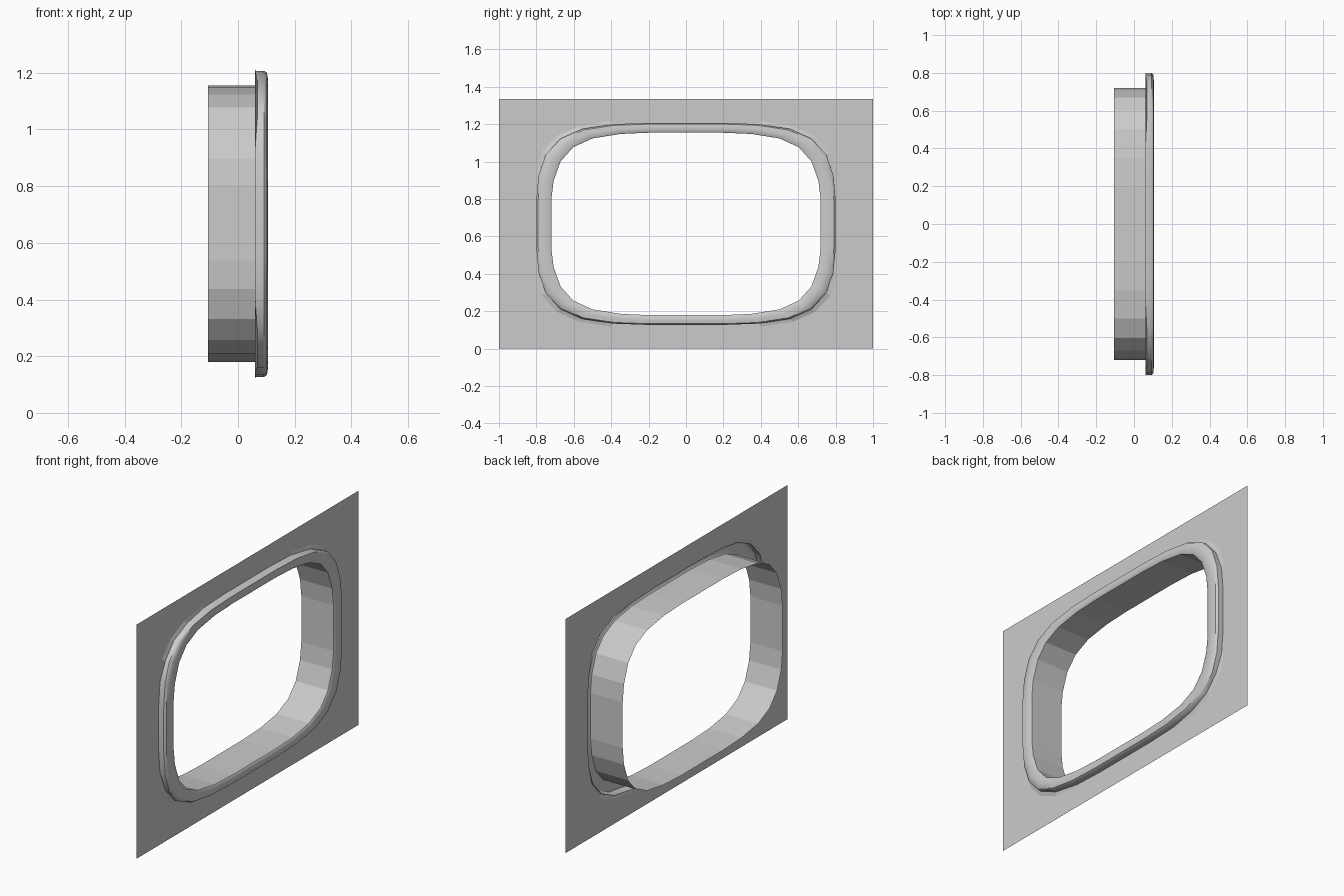
import bpy, bmesh

if "Cube" in bpy.data.objects:
    bpy.data.objects.remove(bpy.data.objects["Cube"])

ZC = 0.667      # height of the opening's centre
PANEL_X = 0.06

# One quadrant of each rounded outline, as (y, z offset from centre)
INNER = [(0.72, 0.13), (0.708, 0.23), (0.67, 0.335), (0.603, 0.41),
         (0.50, 0.457), (0.35, 0.481), (0.19, 0.488)]
OUTER = [(0.80, 0.13), (0.788, 0.26), (0.75, 0.37), (0.672, 0.455),
         (0.555, 0.508), (0.39, 0.533), (0.20, 0.54)]
QUADS = [(1, 1), (-1, 1), (-1, -1), (1, -1)]
N = len(INNER)


def mirror_loop(quadrant):
    """Mirror one quadrant into a closed counter-clockwise loop."""
    pts = []
    for i, (sy, sz) in enumerate(QUADS):
        row = quadrant if i % 2 == 0 else quadrant[::-1]
        pts += [(sy * y, sz * z) for y, z in row]
    return pts


def blend(t, x, lift=0.0):
    """Loop between inner (t=0) and outer (t=1), lifted slightly at corners."""
    a, b = mirror_loop(INNER), mirror_loop(OUTER)
    return [(x + (lift if i % N in (2, 3, 4) else 0.0),
             p[0] + (q[0] - p[0]) * t, ZC + p[1] + (q[1] - p[1]) * t)
            for i, (p, q) in enumerate(zip(a, b))]


def bridge(bm, la, lb):
    n = len(la)
    for i in range(n):
        j = (i + 1) % n
        bm.faces.new((la[i], la[j], lb[j], lb[i]))


def add_loop(bm, pts):
    return [bm.verts.new(p) for p in pts]


def finish(name, bm, smooth_angle=None):
    mesh = bpy.data.meshes.new(name)
    bm.to_mesh(mesh)
    bm.free()
    ob = bpy.data.objects.new(name, mesh)
    bpy.context.collection.objects.link(ob)
    if smooth_angle:
        bpy.ops.object.select_all(action='DESELECT')
        ob.select_set(True)
        bpy.context.view_layer.objects.active = ob
        bpy.ops.object.shade_smooth_by_angle(angle=smooth_angle)
    return ob


# Wall panel with the opening cut out
bm = bmesh.new()
edge = add_loop(bm, blend(1.0, PANEL_X, 0.008))
flat = add_loop(bm, blend(1.3, PANEL_X))
bridge(bm, flat, edge)
corners = add_loop(bm, [(PANEL_X, sy, ZC + sz * ZC) for sy, sz in QUADS])
for i in range(4 * N):
    j = (i + 1) % (4 * N)
    a, b = corners[i // N], corners[j // N]
    if a is b:
        bm.faces.new((a, flat[j], flat[i]))
    else:
        bm.faces.new((flat[i], a, b, flat[j]))
bmesh.ops.recalc_face_normals(bm, faces=bm.faces)
finish("wall_panel", bm)

# Raised rounded rim on the panel's face
bm = bmesh.new()
profile = [(1.0, PANEL_X), (1.0, 0.092), (0.88, 0.102), (0.5, 0.105),
           (0.1, 0.103), (0.0, 0.098)]
loops = [add_loop(bm, blend(t, x)) for t, x in profile]
for la, lb in zip(loops, loops[1:]):
    bridge(bm, la, lb)
finish("window_rim", bm, 0.7)

# Faceted sleeve running back through the opening
bm = bmesh.new()
bridge(bm, add_loop(bm, blend(0.0, 0.098)), add_loop(bm, blend(0.0, -0.105)))
finish("window_sleeve", bm)
